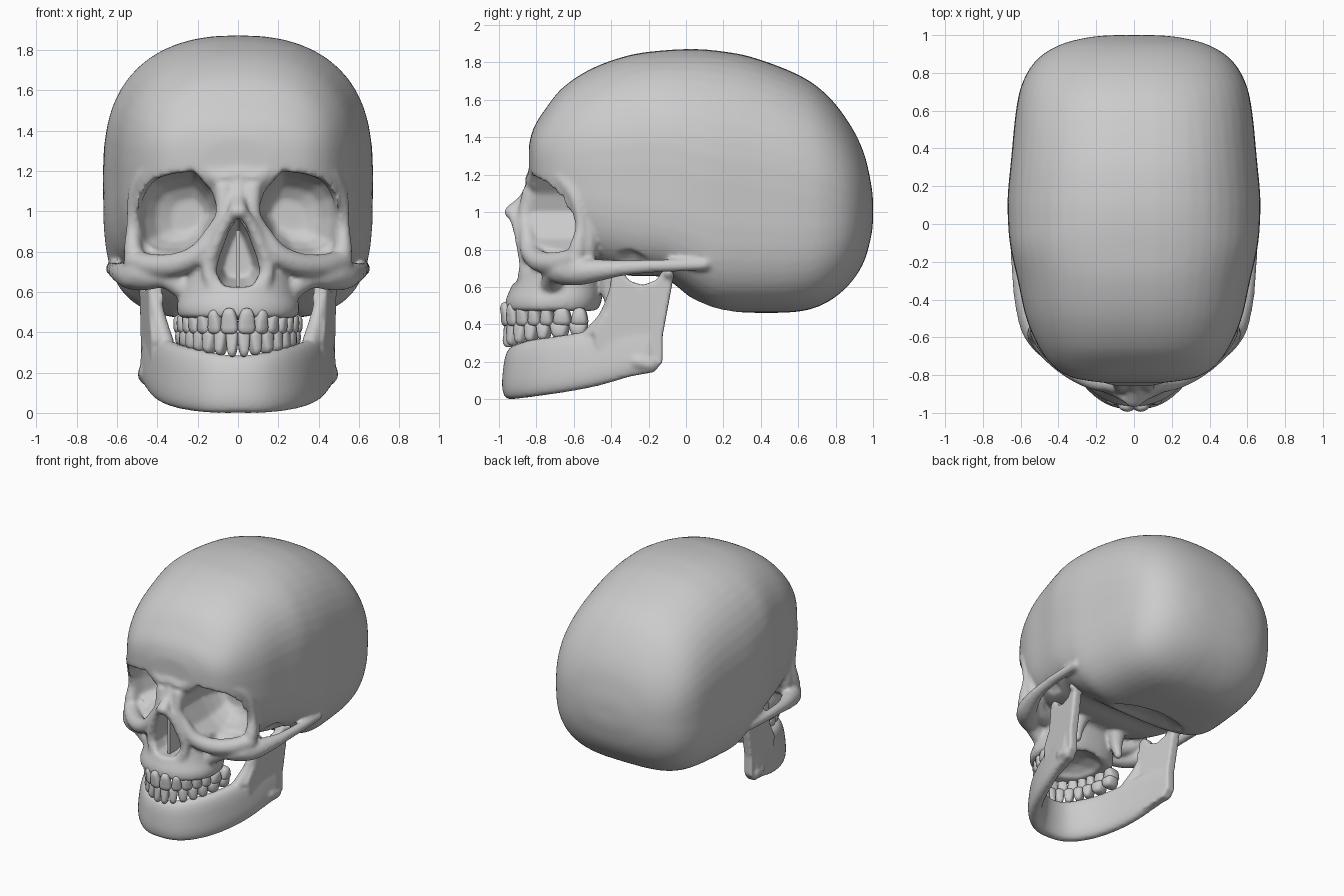
import bpy, bmesh, math
from mathutils import Vector, Matrix

if "Cube" in bpy.data.objects:
    bpy.data.objects.remove(bpy.data.objects["Cube"])


def spline(rows, k):
    """Catmull-Rom interpolation of rows of numbers."""
    out = []
    for i in range(len(rows) - 1):
        p = [rows[max(0, min(len(rows) - 1, i + d))] for d in (-1, 0, 1, 2)]
        for j in range(k):
            t = j / k
            out.append([0.5 * (2 * b + (c - a) * t + (2 * a - 5 * b + 4 * c - d) * t * t
                               + (3 * b - a - 3 * c + d) * t ** 3) for a, b, c, d in zip(*p)])
    return out + [list(rows[-1])]


def oval(a, b, n_up=2.4, n_low=2.4, k=48):
    """Superellipse with its own squareness above and below."""
    pts = []
    for i in range(k):
        c, s = math.cos(math.tau * i / k), math.sin(math.tau * i / k)
        n = n_up if s >= 0 else n_low
        pts.append((a * math.copysign(abs(c) ** (2 / n), c), b * math.copysign(abs(s) ** (2 / n), s)))
    return pts


def loft(bm, rings):
    vs = [[bm.verts.new(p) for p in r] for r in rings]
    faces, n = [], len(vs[0])
    for r, q in zip(vs, vs[1:]):
        faces += [bm.faces.new((r[i], r[(i + 1) % n], q[(i + 1) % n], q[i])) for i in range(n)]
    faces += [bm.faces.new(vs[0]), bm.faces.new(vs[-1])]
    bmesh.ops.recalc_face_normals(bm, faces=faces)


def ball(bm, p, r):
    m = Matrix.Translation(p) @ Matrix.Diagonal((*r, 1))
    bmesh.ops.create_icosphere(bm, subdivisions=2, radius=1, matrix=m)


def ridge(bm, *pts):
    """Mirrored bony ridge: spheres swept along (x, y, z, radius) points."""
    for x, y, z, r in spline(pts, 8):
        for s in (1, -1):
            ball(bm, (s * x, y, z), (r, r, r))


def make(name, bm):
    me = bpy.data.meshes.new(name)
    bm.to_mesh(me)
    bm.free()
    o = bpy.data.objects.new(name, me)
    bpy.context.collection.objects.link(o)
    return o


def modify(o, kind, **props):
    m = o.modifiers.new(kind, kind)
    for key, v in props.items():
        setattr(m, key, v)
    bpy.context.view_layer.objects.active = o
    bpy.ops.object.modifier_apply(modifier=m.name)


def fuse(o, voxel, smooth):
    modify(o, 'REMESH', mode='VOXEL', voxel_size=voxel)
    if smooth:
        modify(o, 'SMOOTH', factor=0.5, iterations=smooth)
    o.data.shade_smooth()


# cranium: sections along y (y, half width, top, bottom, squareness below)
bm = bmesh.new()
cranium = [(-.84, .17, 1.36, 1.17, 3), (-.815, .32, 1.45, 1.1, 3), (-.76, .42, 1.54, 1.0, 3.2),
           (-.66, .50, 1.665, .83, 3.4), (-.5, .57, 1.77, .71, 3.6), (-.3, .615, 1.84, .66, 4),
           (-.12, .655, 1.865, .65, 4.5), (.03, .668, 1.872, .54, 3.8), (.16, .668, 1.864, .475, 3.9),
           (.35, .65, 1.83, .462, 3.8), (.6, .625, 1.735, .468, 3.5), (.75, .59, 1.63, .515, 3.3),
           (.87, .515, 1.48, .61, 3), (.95, .39, 1.32, .73, 2.6), (.99, .23, 1.15, .87, 2.4),
           (1.0, .1, 1.06, .95, 2.2)]
rings = []
for y, w, t, b, low in spline(cranium, 4):
    up = 2.4 - .15 * max(0, min(1, (y - .5) / .4))
    rings.append([(u, y, (t + b) / 2 + v) for u, v in oval(w, (t - b) / 2, up, low)])
loft(bm, rings)

# middle face and upper jaw: sections along z (z, half width, front, back)
face = [(.47, .295, -.965, -.47), (.53, .305, -.965, -.45), (.6, .285, -.935, -.44), (.7, .28, -.9, -.42),
        (.85, .28, -.875, -.38), (1.0, .26, -.86, -.38), (1.15, .26, -.83, -.4)]
loft(bm, [[(u, (f + b) / 2 + v, z) for u, v in oval(w, (b - f) / 2, 2.6, 2.0)]
          for z, w, f, b in spline(face, 4)])
core = make('skull', bm)
fuse(core, .02, 0)

# cutters: eye sockets and nose opening, then temple hollows, palate and skull base
bm = bmesh.new()
socket = [(.1, 1.0), (.13, 1.1), (.22, 1.2), (.33, 1.185), (.43, 1.155), (.485, 1.08),
          (.5, .97), (.485, .83), (.4, .79), (.28, .795), (.17, .86)]
for s in (1, -1):
    loft(bm, [[(s * (.21 + (x - .21) * k), y, .97 + (z - .97) * k) for x, z in socket]
              for y, k in ((-1.1, 1), (-.6, 1), (-.52, .88), (-.45, .68), (-.41, .4))])
half = [(.0, .97), (.045, .9), (.09, .78), (.11, .7), (.075, .63), (0, .62)]
nose = half + [(-x, z) for x, z in half[-2:0:-1]]
loft(bm, [[(x * k, y, .78 + (z - .78) * k) for x, z in nose] for y, k in ((-1.1, 1), (-.78, 1), (-.62, .7))])
cut_a = make('opening_cutter', bm)
bm = bmesh.new()
for s in (1, -1):
    ball(bm, (s * .57, -.33, .67), (.12, .17, .14))
ball(bm, (0, -.67, .44), (.2, .22, .11))
ball(bm, (0, .1, .46), (.36, .2, .09))
cut_b = make('hollow_cutter', bm)
for c in (cut_a, cut_b):
    modify(core, 'BOOLEAN', operation='DIFFERENCE', solver='EXACT', object=c)
    bpy.data.objects.remove(c)

# ridges of the face added around the openings
bm = bmesh.new()
bm.from_mesh(core.data)
# brow and outer socket rim
ridge(bm, (0, -.80, 1.18, .06), (.1, -.80, 1.17, .058), (.17, -.79, 1.225, .048), (.25, -.78, 1.25, .048),
      (.37, -.725, 1.225, .05), (.45, -.66, 1.18, .05), (.505, -.59, 1.08, .042),
      (.522, -.56, .93, .034), (.52, -.58, .8, .05))
# outer wall and floor of the socket
ridge(bm, (.495, -.52, 1.1, .04), (.505, -.52, .95, .04), (.49, -.53, .78, .055),
      (.4, -.58, .72, .065), (.28, -.62, .72, .07))
# lower socket rim up to the nose bridge
ridge(bm, (.51, -.59, .75, .06), (.42, -.69, .728, .062), (.31, -.775, .735, .06), (.2, -.83, .785, .055),
      (.125, -.85, .89, .042), (.075, -.86, .98, .04), (.07, -.83, 1.1, .05))
# cheekbone and arch to the temple
ridge(bm, (.27, -.72, .62, .06), (.36, -.70, .675, .06), (.45, -.645, .68, .073), (.52, -.565, .68, .073),
      (.565, -.46, .69, .06), (.597, -.35, .70, .045), (.615, -.2, .71, .038),
      (.622, -.05, .715, .036), (.62, .1, .72, .034))
# nose bridge and rim of the nose opening
ridge(bm, (0, -.82, 1.13, .045), (0, -.86, 1.06, .042), (.01, -.935, 1.0, .038))
ridge(bm, (.02, -.93, .995, .032), (.065, -.905, .935, .03), (.11, -.88, .84, .034),
      (.147, -.86, .72, .036), (.11, -.875, .61, .036), (0, -.905, .59, .035))
# plates behind the upper jaw
ridge(bm, (.17, -.4, .68, .07), (.18, -.41, .58, .045), (.19, -.4, .5, .03))
bm.to_mesh(core.data)
bm.free()
fuse(core, .013, 7)

# thin wall inside the nose
bm = bmesh.new()
bmesh.ops.create_cube(bm, size=1, matrix=Matrix.Translation((0, -.74, .765)) @ Matrix.Diagonal((.022, .24, .28, 1)))
make('nasal_septum', bm)

# lower jaw body: swept along a U (x, y, bottom, top, half thickness)
bm = bmesh.new()
side = [(.11, -.905, 0, .295, .055), (.2, -.84, .008, .315, .055), (.275, -.74, .022, .33, .055),
        (.335, -.61, .042, .35, .055), (.38, -.47, .07, .375, .053), (.415, -.33, .11, .4, .048),
        (.445, -.19, .155, .4, .04)]
path = spline([(-r[0], *r[1:]) for r in side[::-1]] + [(0, -.925, 0, .285, .055)] + side, 5)
rings = []
for i, (x, y, b, t, th) in enumerate(path):
    p, q = path[max(i - 1, 0)], path[min(i + 1, len(path) - 1)]
    d = Vector((q[0] - p[0], q[1] - p[1], 0)).normalized()
    out = Vector((d.y, -d.x, 0))
    rings.append([Vector((x, y, (b + t) / 2 + v)) + out * (u - .1 * v)
                  for u, v in oval(th, (t - b) / 2, 2.8, 2.6, 28)])
loft(bm, rings)

# rising branches of the lower jaw
branch = [(-.125, .2), (-.125, .34), (-.095, .5), (-.06, .69), (-.11, .705), (-.16, .635), (-.23, .61),
          (-.3, .63), (-.35, .695), (-.395, .68), (-.41, .58), (-.425, .48), (-.5, .36), (-.42, .1), (-.17, .145)]
for s in (1, -1):
    loft(bm, [[(s * (.453 + .15 * (y + .1) + k), y, z) for y, z in branch] for k in (-.035, .035)])
ridge(bm, (.41, -.09, .675, .03), (.49, -.09, .675, .03))
ridge(bm, (.455, -.19, .19, .045), (.45, -.26, .2, .045))
ridge(bm, (.36, -.5, .35, .045), (.385, -.43, .44, .04), (.41, -.39, .56, .03))
fuse(make('lower_jaw', bm), .012, 5)


# teeth along a curved arch
def teeth(name, a, front, back, z_front, z_back, h_front, h_back, root, widths):
    bm = bmesh.new()
    t = 0
    for i, w in enumerate(widths):
        def step(t):
            return w / 2 / math.hypot(a * math.cos(t), (back - front) * math.sin(t))
        t += step(t)
        x, y = a * math.sin(t), back + (front - back) * math.cos(t)
        yaw = math.atan2((back - front) * math.sin(t), a * math.cos(t))
        f = i / (len(widths) - 1)
        z, h = z_front + (z_back - z_front) * f, h_front + (h_back - h_front) * f
        for s in (1, -1):
            m = Matrix.Translation((s * x, y, z)) @ Matrix.Rotation(s * yaw, 4, 'Z')
            for v in bmesh.ops.create_uvsphere(bm, u_segments=16, v_segments=10, radius=1)['verts']:
                c = [math.copysign(abs(k) ** .65, k) for k in v.co]
                taper = 1 - .2 * (1 + c[2] * root)
                depth = (.034 + .02 * f) * (1 if c[2] * root > 0 else .8 + .2 * f)
                v.co = m @ Vector((c[0] * w * .6 * taper, c[1] * depth, c[2] * h / 2))
        t += step(t)
    bmesh.ops.recalc_face_normals(bm, faces=bm.faces)
    make(name, bm).data.shade_smooth()


teeth('upper_teeth', .27, -.965, -.5, .455, .44, .13, .1, 1, [.085, .07, .074, .07, .07, .095, .09])
teeth('lower_teeth', .262, -.95, -.5, .345, .375, .135, .085, -1, [.058, .062, .07, .07, .075, .1, .1])
